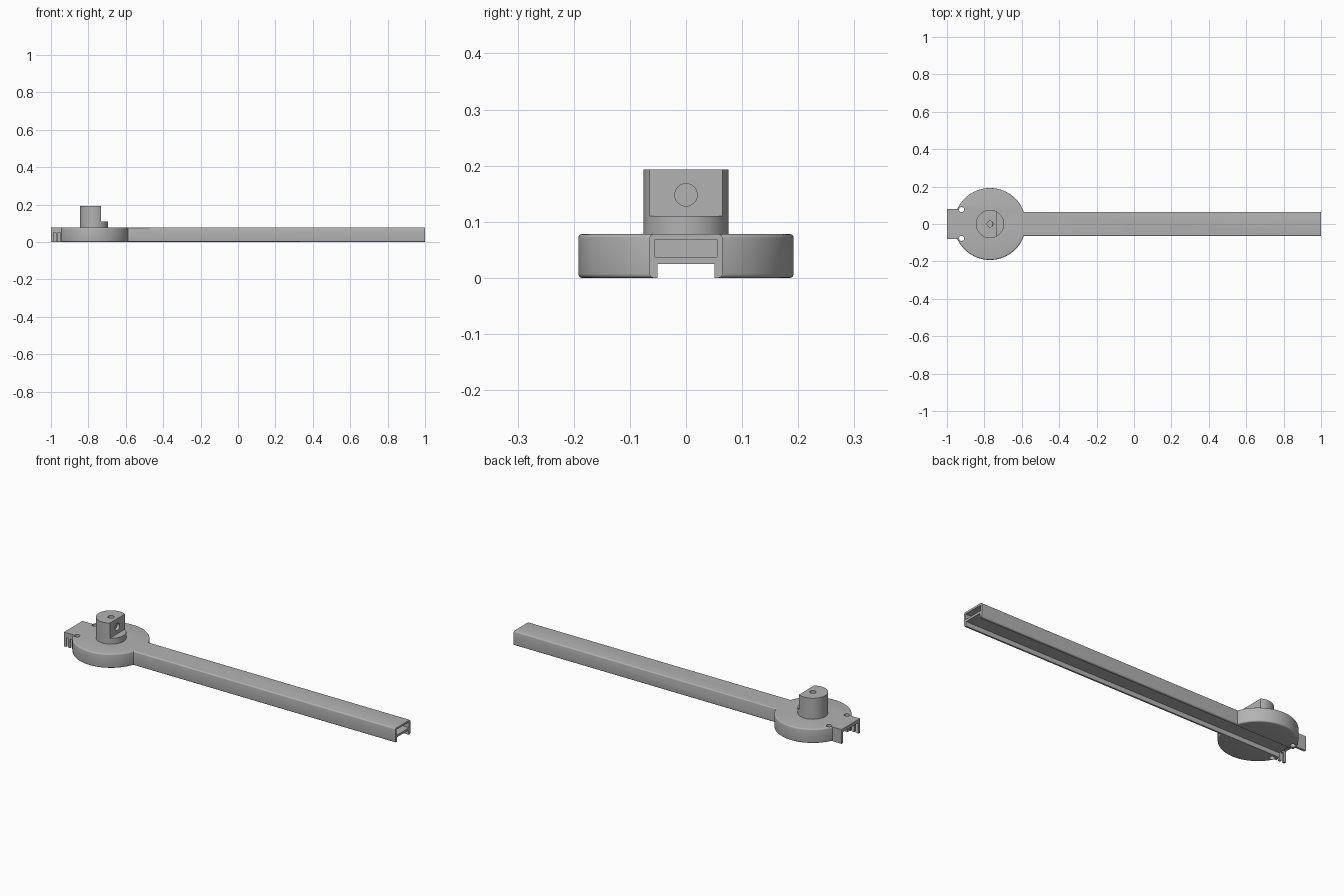
import bpy, bmesh, math
from mathutils import Matrix, Vector

cube = bpy.data.objects.get("Cube")
if cube:
    bpy.data.objects.remove(cube)

grey = bpy.data.materials.new("plain grey")
grey.use_nodes = True
COLOUR = (0.45, 0.45, 0.45, 1)
grey.diffuse_color = COLOUR
grey.node_tree.nodes["Principled BSDF"].inputs["Base Color"].default_value = COLOUR

HUB_X = -0.77      # centre of the round housing
TOP = 0.078        # height of housing and arm


def finish(bm, name):
    mesh = bpy.data.meshes.new(name)
    bm.to_mesh(mesh)
    bm.free()
    mesh.materials.append(grey)
    obj = bpy.data.objects.new(name, mesh)
    bpy.context.collection.objects.link(obj)
    return obj


def box(name, x, y, z, bevel=0):
    """Box from (min, max) ranges; bevel rounds the edges that run along x."""
    bm = bmesh.new()
    size = Vector((x[1] - x[0], y[1] - y[0], z[1] - z[0]))
    mid = Vector((sum(x), sum(y), sum(z))) / 2
    bmesh.ops.create_cube(bm, size=1, matrix=Matrix.Translation(mid) @ Matrix.Diagonal(size).to_4x4())
    if bevel:
        long_edges = [e for e in bm.edges if abs(e.verts[0].co.x - e.verts[1].co.x) > 1e-4]
        bmesh.ops.bevel(bm, geom=long_edges, offset=bevel, segments=4, profile=0.5, affect='EDGES')
    return finish(bm, name)


def cylinder(name, centre, radius, depth, axis='Z', sides=32, bevel=0):
    bm = bmesh.new()
    turn = Matrix.Rotation(math.pi / 2, 4, 'Y') if axis == 'X' else Matrix()
    bmesh.ops.create_cone(bm, cap_ends=True, segments=sides, radius1=radius, radius2=radius,
                          depth=depth, matrix=Matrix.Translation(centre) @ turn)
    if bevel:
        rims = [e for e in bm.edges if abs(e.verts[0].co.z - e.verts[1].co.z) < 1e-4]
        bmesh.ops.bevel(bm, geom=rims, offset=bevel, segments=4, profile=0.5, affect='EDGES')
    return finish(bm, name)


def combine(target, tools, operation):
    """Apply boolean tools one after another, then remove them."""
    for tool in tools:
        tool.hide_render = True
        mod = target.modifiers.new("combine", 'BOOLEAN')
        mod.operation = operation
        mod.solver = 'EXACT'
        mod.object = tool
        bpy.context.view_layer.objects.active = target
        bpy.ops.object.modifier_apply(modifier=mod.name)
        bpy.data.objects.remove(tool)


def smooth(obj):
    bpy.ops.object.select_all(action='DESELECT')
    obj.select_set(True)
    bpy.context.view_layer.objects.active = obj
    bpy.ops.object.shade_smooth_by_angle(angle=math.radians(30))


# Round housing with the long arm and the end tab
body = cylinder("housing_and_arm", (HUB_X, 0, TOP / 2), 0.192, TOP, sides=128, bevel=0.007)
arm = box("arm", (HUB_X, 1), (-0.065, 0.065), (0, TOP), bevel=0.007)
tab = box("tab", (-1, HUB_X), (-0.08, 0.08), (0, TOP))
combine(body, [arm, tab], 'UNION')

# Open channel underneath, wider below the tab
cuts = [box("channel", (-1.1, 1.1), (-0.051, 0.051), (-0.1, 0.025)),
        box("tab_opening", (-1.1, -0.945), (-0.068, 0.068), (-0.1, 0.06)),
        box("arm_pocket", (-0.55, 1.1), (-0.055, 0.055), (0.037, 0.068))]
# Slits that split one tab leg into prongs
for x in (-0.986, -0.962):
    cuts.append(box("prong_slit", (x, x + 0.012), (-0.1, -0.06), (-0.1, 0.05)))
# Screw holes at the tab corners
for side in (-1, 1):
    cuts.append(cylinder("screw_hole", (-0.922, side * 0.077, TOP / 2), 0.014, 0.3))
combine(body, cuts, 'DIFFERENCE')
smooth(body)

# Knob with a flat side, a shaft bore on top and a set screw hole in the flat
knob = cylinder("knob", (HUB_X, 0, 0.1315), 0.0755, 0.123, sides=96)
FLAT_X = HUB_X + 0.038
combine(knob, [
    box("flat", (FLAT_X, FLAT_X + 0.2), (-0.2, 0.2), (0.11, 0.3)),
    cylinder("shaft_bore", (HUB_X, 0, 0.18), 0.016, 0.09),
    cylinder("set_screw_hole", (FLAT_X, 0, 0.148), 0.02, 0.036, axis='X'),
], 'DIFFERENCE')
smooth(knob)

# Slotted set screw inside the hole
screw = cylinder("set_screw", (FLAT_X - 0.022, 0, 0.148), 0.02, 0.012, axis='X')
combine(screw, [box("screw_slot", (FLAT_X - 0.022, FLAT_X), (-0.003, 0.003), (0.136, 0.161))],
        'DIFFERENCE')
smooth(screw)
